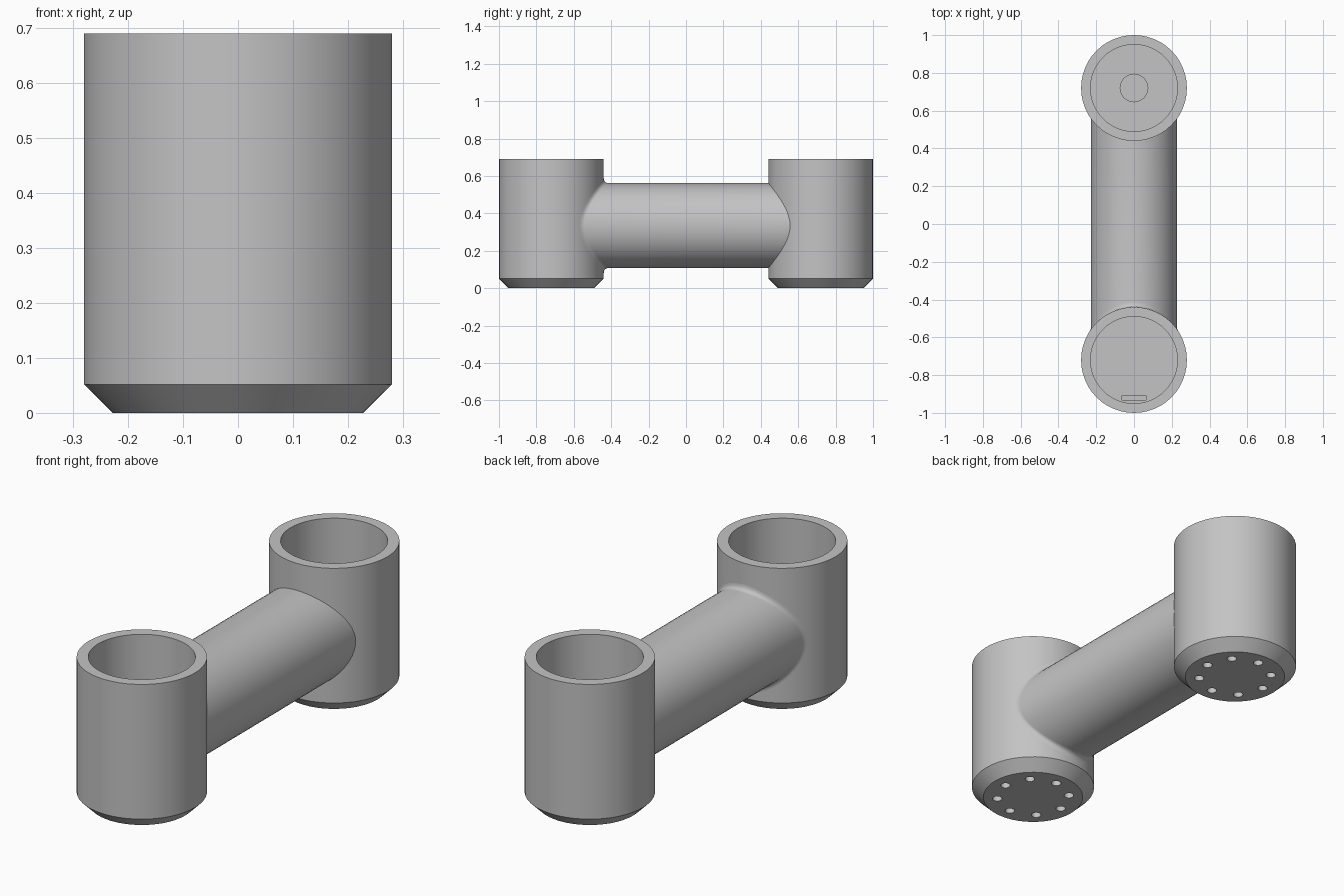
import bpy, bmesh, math
from mathutils import Matrix, Vector

if "Cube" in bpy.data.objects:
    bpy.data.objects.remove(bpy.data.objects["Cube"], do_unlink=True)

CUP_R, BORE_R, HEIGHT, CUP_Y = 0.28, 0.23, 0.69, 0.72
TUBE_R, TUBE_Z, FLOOR, SEGS = 0.227, 0.335, 0.09, 48

grey = bpy.data.materials.new("plain_grey")
grey.use_nodes = True
colour = (0.55, 0.55, 0.55, 1)
grey.diffuse_color = colour
grey.node_tree.nodes["Principled BSDF"].inputs["Base Color"].default_value = colour


def make_object(name, bm):
    bmesh.ops.recalc_face_normals(bm, faces=bm.faces)
    mesh = bpy.data.meshes.new(name)
    bm.to_mesh(mesh)
    bm.free()
    mesh.materials.append(grey)
    obj = bpy.data.objects.new(name, mesh)
    bpy.context.collection.objects.link(obj)
    return obj


def activate(obj):
    bpy.ops.object.select_all(action="DESELECT")
    obj.select_set(True)
    bpy.context.view_layer.objects.active = obj


def smooth(obj):
    activate(obj)
    bpy.ops.object.shade_smooth_by_angle(angle=math.radians(30))


def loft(bm, rings):
    loops = [[bm.verts.new(p) for p in ring] for ring in rings]
    for a, b in zip(loops, loops[1:]):
        for i in range(len(a)):
            j = (i + 1) % len(a)
            bm.faces.new((a[i], a[j], b[j], b[i]))
    return loops


def make_cup(name, y, recess):
    # Outer wall with chamfered foot, rim, bore and floor
    profile = [(0.228, 0), (CUP_R, 0.052), (CUP_R, HEIGHT),
               (BORE_R, HEIGHT), (BORE_R, FLOOR)]
    if recess:
        profile += [(0.073, FLOOR), (0.073, FLOOR - 0.03)]
    bm = bmesh.new()
    turns = [math.tau * i / SEGS for i in range(SEGS)]
    loops = loft(bm, [[(r * math.cos(t), y + r * math.sin(t), z) for t in turns]
                      for r, z in profile])
    bm.faces.new(loops[0])
    bm.faces.new(loops[-1])
    return make_object(name, bm)


def cut(obj, bm):
    cutter = make_object("cutter", bm)
    cutter.hide_render = True
    mod = obj.modifiers.new("cut", "BOOLEAN")
    mod.operation, mod.solver, mod.object = "DIFFERENCE", "EXACT", cutter
    activate(obj)
    bpy.ops.object.modifier_apply(modifier=mod.name)
    bpy.data.objects.remove(cutter, do_unlink=True)


for name, y, recess in (("front_cup", -CUP_Y, False), ("rear_cup", CUP_Y, True)):
    cup = make_cup(name, y, recess)
    # Ring of eight blind holes under the foot
    bm = bmesh.new()
    for i in range(8):
        t = math.tau * i / 8
        spot = Vector((0.165 * math.cos(t), y + 0.165 * math.sin(t), 0))
        bmesh.ops.create_cone(bm, cap_ends=True, segments=16, radius1=0.022,
                              radius2=0.022, depth=0.06,
                              matrix=Matrix.Translation(spot))
    # Narrow slot in the front cup's floor
    if not recess:
        bmesh.ops.create_cube(bm, size=1, matrix=Matrix.Translation((0, -0.92, FLOOR))
                              @ Matrix.Diagonal((0.125, 0.022, 0.06, 1)))
    cut(cup, bm)
    smooth(cup)


# Crossbar: ends follow the cup walls, with a soft fillet at the front
def wall_offset(x):
    return math.sqrt(CUP_R ** 2 - x ** 2)


def on_wall(t, r, side):
    x = r * math.cos(t)
    return Vector((x, side * (CUP_Y - wall_offset(x)), TUBE_Z + r * math.sin(t)))


def fillet_point(t, s):
    size = 0.028 * (1 - 0.6 * abs(math.cos(t)))
    start = on_wall(t, TUBE_R + size, -1)
    corner = on_wall(t, TUBE_R, -1)
    end = corner + Vector((0, size, 0))
    return start * (1 - s) ** 2 + corner * 2 * s * (1 - s) + end * s ** 2


turns = [math.tau * i / 64 for i in range(64)]
rings = [[fillet_point(t, k / 5) for t in turns] for k in range(6)]
rings.append([on_wall(t, TUBE_R, 1) + Vector((0, 0.003, 0)) for t in turns])
bm = bmesh.new()
loft(bm, rings)
smooth(make_object("crossbar", bm))
